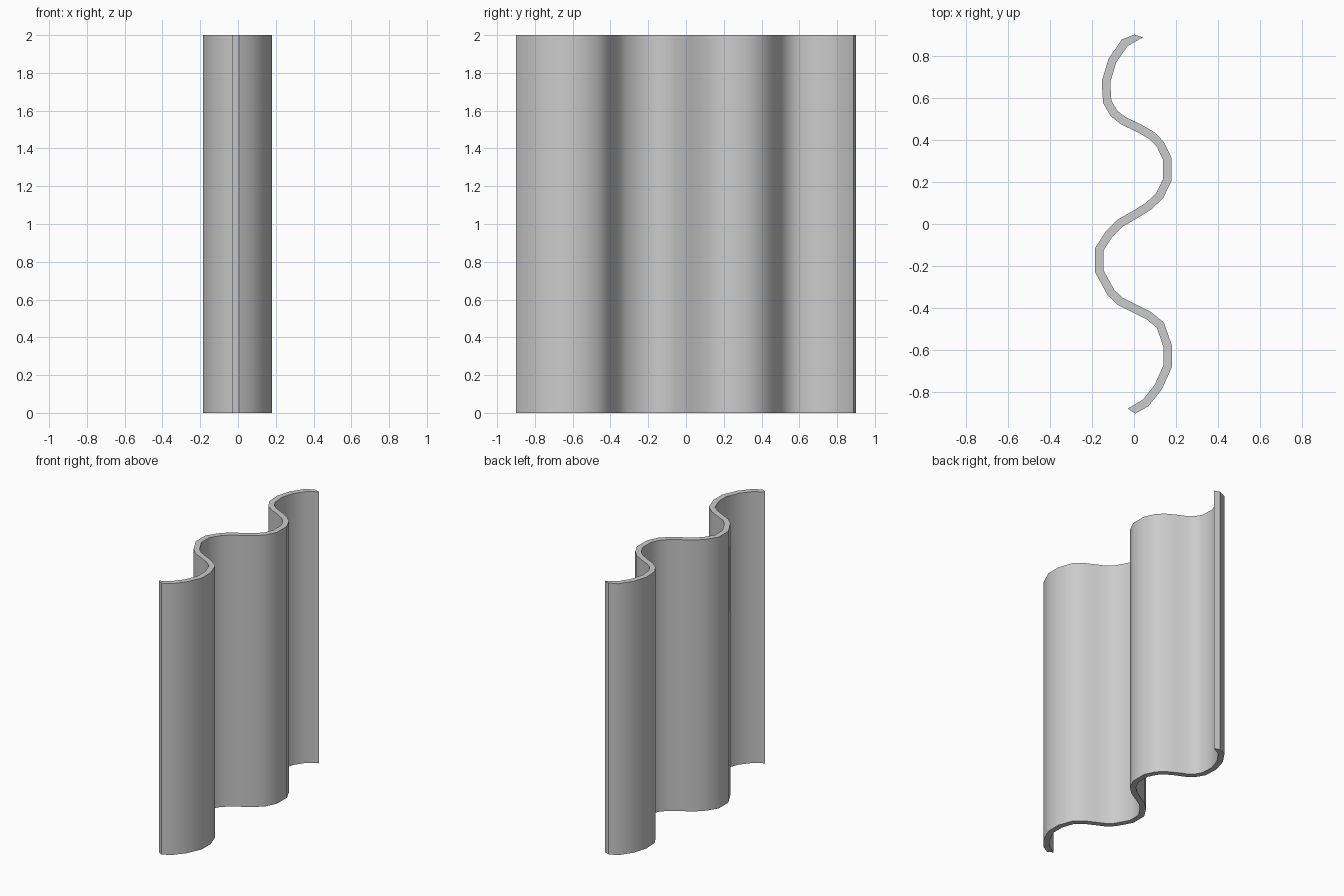
import bpy, bmesh, math
from mathutils import Vector

if "Cube" in bpy.data.objects:
    bpy.data.objects.remove(bpy.data.objects["Cube"])

HEIGHT, HALF = 2.0, 0.02

# Centre line of the wavy sheet seen from above, back to front
path = [Vector(p) for p in [
    (0.02, 0.893), (-0.045, 0.86), (-0.103, 0.775), (-0.133, 0.675), (-0.127, 0.58),
    (-0.095, 0.525), (-0.05, 0.49), (0.02, 0.457), (0.085, 0.42), (0.125, 0.378),
    (0.157, 0.312), (0.157, 0.207), (0.122, 0.135), (0.07, 0.085), (0.0, 0.042),
    (-0.065, 0.005), (-0.12, -0.05), (-0.166, -0.122), (-0.166, -0.222),
    (-0.11, -0.325), (-0.065, -0.368), (0.0, -0.40), (0.07, -0.435), (0.125, -0.48),
    (0.16, -0.58), (0.16, -0.675), (0.115, -0.775), (0.055, -0.85), (-0.012, -0.884)]]


def offset(side):
    """Mitred offset of the inner path points."""
    out = []
    for a, b, c in zip(path, path[1:], path[2:]):
        d1, d2 = (b - a).normalized(), (c - b).normalized()
        n1, n2 = Vector((-d1.y, d1.x)), Vector((-d2.y, d2.x))
        m = (n1 + n2).normalized()
        out.append(b + m * side * HALF / m.dot(n1))
    return out


# Both faces of the sheet, with slanted cuts at the ends
east = [Vector((0.042, 0.886))] + offset(1) + [Vector((0.006, -0.895))]
west = [Vector((0.002, 0.9))] + offset(-1) + [Vector((-0.03, -0.877))]
east[-1].y = -0.9

bm = bmesh.new()
rings = []
for e, w in zip(east, west):
    rings.append([bm.verts.new((p.x, p.y, z)) for p, z in
                  ((e, 0), (w, 0), (w, HEIGHT), (e, HEIGHT))])
for r, s in zip(rings, rings[1:]):
    for i in range(4):
        j = (i + 1) % 4
        bm.faces.new((r[i], r[j], s[j], s[i]))
bm.faces.new(rings[0])
bm.faces.new(rings[-1][::-1])
bmesh.ops.recalc_face_normals(bm, faces=bm.faces)

mesh = bpy.data.meshes.new("wavy_panel")
bm.to_mesh(mesh)
bm.free()
panel = bpy.data.objects.new("wavy_panel", mesh)
bpy.context.collection.objects.link(panel)
bpy.context.view_layer.objects.active = panel
panel.select_set(True)
bpy.ops.object.shade_smooth_by_angle(angle=math.radians(40))
